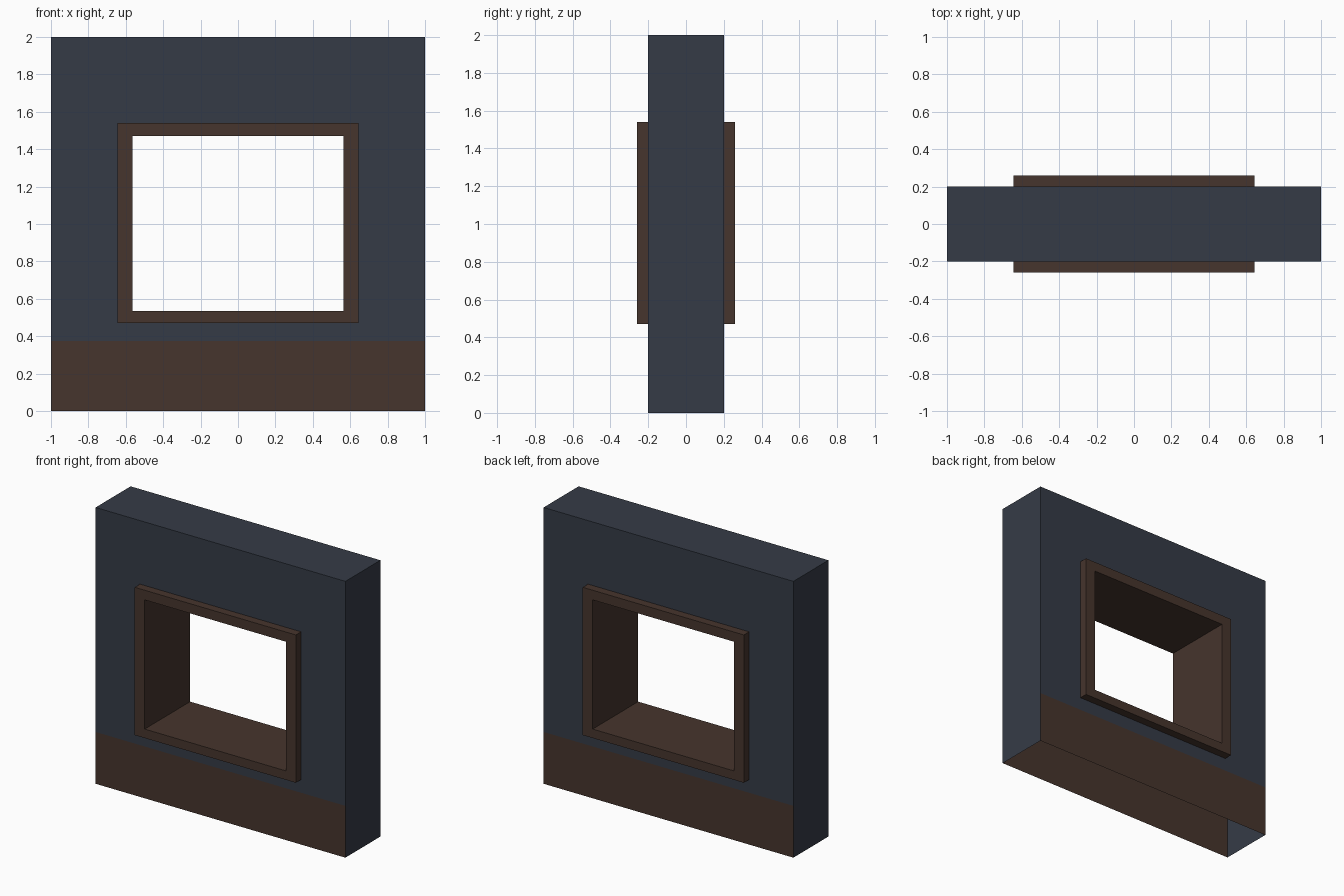
import bpy, bmesh

if "Cube" in bpy.data.objects:
    bpy.data.objects.remove(bpy.data.objects["Cube"])


def material(name, rgb):
    m = bpy.data.materials.new(name)
    m.diffuse_color = (*rgb, 1)
    m.use_nodes = True
    m.node_tree.nodes["Principled BSDF"].inputs["Base Color"].default_value = m.diffuse_color
    return m


slate = material("slate blue", (0.036, 0.044, 0.062))
brown = material("dark brown", (0.061, 0.035, 0.026))


def finish(name, bm, mats):
    mesh = bpy.data.meshes.new(name)
    bm.to_mesh(mesh)
    bm.free()
    for m in mats:
        mesh.materials.append(m)
    obj = bpy.data.objects.new(name, mesh)
    bpy.context.collection.objects.link(obj)
    return obj


BAND = 0.375                      # top of the painted skirting
OX, OZ0, OZ1 = 0.645, 0.47, 1.54  # frame outside
IX, IZ0, IZ1 = 0.565, 0.535, 1.47  # frame inside
WALL_Y, FRAME_Y = 0.2, 0.26


def quad(bm, pts, mat=0):
    f = bm.faces.new([bm.verts.new(p) for p in pts])
    f.material_index = mat


# Wall shell: two faces with a window hole, two ends, a top, open underneath
bm = bmesh.new()
panels = [(-1, 1, 0, BAND), (-1, 1, BAND, OZ0), (-1, -OX, OZ0, OZ1),
          (OX, 1, OZ0, OZ1), (-1, 1, OZ1, 2)]
for s in (-1, 1):
    y = s * WALL_Y
    for x0, x1, z0, z1 in panels:
        pts = [(-s * x0, y, z0), (-s * x1, y, z0),
               (-s * x1, y, z1), (-s * x0, y, z1)]
        quad(bm, pts, 1 if z1 <= BAND else 0)
    quad(bm, [(s, -y, 0), (s, y, 0), (s, y, 2), (s, -y, 2)])
quad(bm, [(-1, -WALL_Y, 2), (1, -WALL_Y, 2), (1, WALL_Y, 2), (-1, WALL_Y, 2)])
bmesh.ops.remove_doubles(bm, verts=bm.verts, dist=1e-5)
finish("wall", bm, [slate, brown])

# Window frame: trim on both sides joined by a lining through the wall
bm = bmesh.new()


def loop(outer, y):
    x, z0, z1 = (OX, OZ0, OZ1) if outer else (IX, IZ0, IZ1)
    return [bm.verts.new(p) for p in
            ((-x, y, z0), (x, y, z0), (x, y, z1), (-x, y, z1))]


loops = [loop(o, y) for o, y in ((1, -WALL_Y), (1, -FRAME_Y), (0, -FRAME_Y),
                                 (0, FRAME_Y), (1, FRAME_Y), (1, WALL_Y))]
for a, b in zip(loops, loops[1:]):
    for i in range(4):
        j = (i + 1) % 4
        bm.faces.new((a[i], b[i], b[j], a[j]))
# Make sure the front trim faces outward
bm.normal_update()
front = [f for f in bm.faces if f.calc_center_median().y < -FRAME_Y + 1e-4]
if front[0].normal.y > 0:
    bmesh.ops.reverse_faces(bm, faces=bm.faces[:])
finish("window_frame", bm, [brown])
